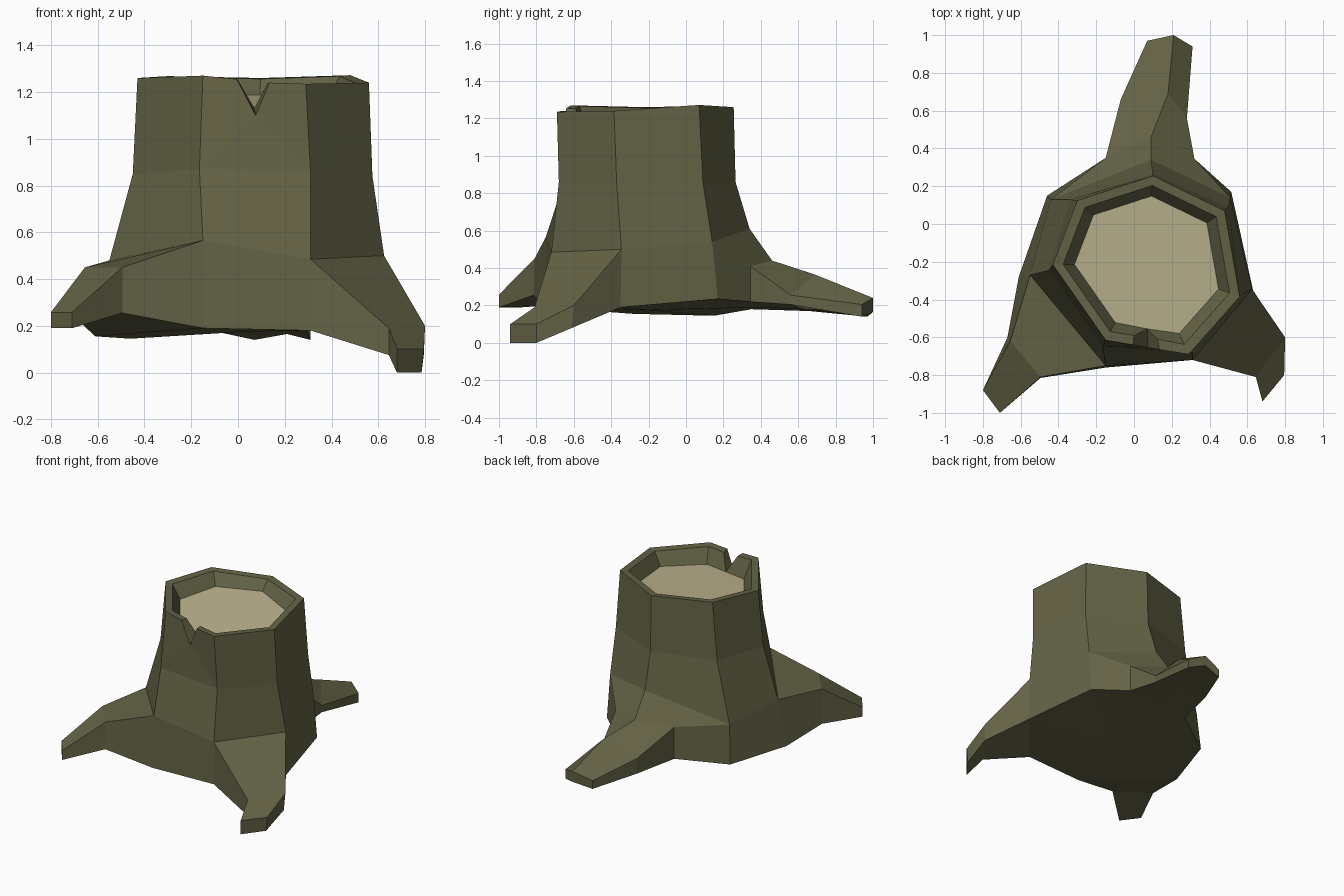
import bpy, bmesh
from mathutils import Vector

if "Cube" in bpy.data.objects:
    bpy.data.objects.remove(bpy.data.objects["Cube"])


def material(name, rgb):
    m = bpy.data.materials.new(name)
    m.diffuse_color = (*rgb, 1)
    m.use_nodes = True
    m.node_tree.nodes["Principled BSDF"].inputs["Base Color"].default_value = m.diffuse_color
    return m


bark = material("bark", (0.127, 0.124, 0.061))
wood = material("cut wood", (0.50, 0.45, 0.27))


def build(name, polys, mat):
    """Make one flat-shaded object from polygons given as point lists."""
    bm = bmesh.new()
    for p in polys:
        bm.faces.new([bm.verts.new(v) for v in p])
    bmesh.ops.remove_doubles(bm, verts=bm.verts, dist=0.001)
    bmesh.ops.recalc_face_normals(bm, faces=bm.faces)
    me = bpy.data.meshes.new(name)
    bm.to_mesh(me)
    bm.free()
    me.materials.append(mat)
    ob = bpy.data.objects.new(name, me)
    bpy.context.collection.objects.link(ob)
    return ob


def loft(sections, skip=()):
    """Quads between successive closed sections."""
    out = []
    for a, b in zip(sections, sections[1:]):
        n = len(a)
        out += [(a[i], a[(i + 1) % n], b[(i + 1) % n], b[i])
                for i in range(n) if i not in skip]
    return out


# Seven-sided trunk rings, clockwise from the back corner
rim = [(.10, .255, 1.26), (.48, .07, 1.272), (.56, -.385, 1.24), (.29, -.69, 1.235),
       (-.15, -.615, 1.27), (-.43, -.215, 1.26), (-.30, .125, 1.268)]
mid = [(.10, .265, .86), (.50, .09, .86), (.575, -.37, .84), (.31, -.68, .86),
       (-.165, -.65, .87), (-.45, -.245, .85), (-.34, .13, .86)]
low = [(.09, .34, .61), (.51, .14, .54), (.625, -.345, .50), (.31, -.72, .485),
       (-.15, -.75, .565), (-.55, -.27, .48), (-.44, .13, .42)]
base = [None, (.515, .17, .235), (.63, -.35, .19), (.31, -.72, .18),
        (-.15, -.76, .19), (-.61, -.28, .155), (-.46, .15, .145)]


def shrink(p, k, z):
    return (.07 + (p[0] - .07) * k, -.21 + (p[1] + .21) * k, z)


inner = [shrink(p, .89, p[2] - .004) for p in rim]
floor = [shrink(p, .77, 1.16 + .06 * (p[1] + .21)) for p in rim]

# V-shaped notch in the front rim: outer and inner outlines
notch_out = [(.135, -.665, 1.24), (.075, -.655, 1.10), (-.005, -.64, 1.255)]
notch_in = [(.125, -.61, 1.236), (.07, -.555, floor[3][2]), (0, -.59, 1.25)]

polys = loft([low, mid])
polys += loft([mid, rim], skip=[3]) + loft([rim, inner], skip=[3]) + loft([inner, floor], skip=[3])


def notched(lo, hi, n):
    """Wall panel split beneath the notch."""
    return [(lo[3], n[1], n[0], hi[3]), (lo[3], lo[4], n[1]), (lo[4], hi[4], n[2], n[1])]


polys += notched(mid, rim, notch_out)
polys += [(inner[3], floor[3], notch_in[1], notch_in[0]),
          (inner[4], floor[4], notch_in[1], notch_in[2]),
          (rim[3], notch_out[0], notch_in[0], inner[3]),
          (rim[4], notch_out[2], notch_in[2], inner[4])]
polys += [(notch_out[i], notch_out[i + 1], notch_in[i + 1], notch_in[i]) for i in (0, 1)]

# Skirt panels between the roots
polys += [(low[i], low[i + 1], base[i + 1], base[i]) for i in (1, 3, 5)]
lt, ridge, rt = (-.15, .35, .41), (.09, .46, .44), (.32, .345, .41)
lb, mb, rb = (-.15, .35, .18), (.09, .40, .19), (.32, .345, .22)
polys += [(low[0], low[1], rt, ridge), (low[1], base[1], rb, rt),
          (low[0], low[6], lt, ridge), (low[6], base[6], lb, lt)]

# Back root
back = [[lt, ridge, rt, rb, mb, lb],
        [(-.07, .66, .28), (.18, .69, .365), (.28, .56, .255),
         (.28, .56, .205), (.15, .63, .18), (-.07, .66, .17)],
        [(.07, .97, .20), (.21, 1.0, .24), (.31, .94, .205),
         (.31, .94, .14), (.21, 1.0, .165), (.07, .97, .14)]]
# Front right root
right = [[low[3], low[2], base[2], base[3]],
         [(.645, -.81, .19), (.80, -.60, .20), (.795, -.61, .08), (.645, -.81, .075)],
         [(.68, -.94, .10), (.795, -.80, .10), (.785, -.80, 0), (.68, -.94, 0)]]
# Front left root
left = [[low[4], low[5], base[5], base[4]],
        [(-.495, -.81, .45), (-.655, -.62, .45), (-.67, -.60, .21), (-.495, -.815, .255)],
        [(-.71, -1.0, .258), (-.80, -.88, .258), (-.80, -.88, .19), (-.71, -1.0, .19)]]
for root in (back, right, left):
    polys += loft(root) + [root[-1]]

# Underside as a fan
ring = [lb, mb, rb] + base[1:]
polys += [(ring[i], ring[(i + 1) % len(ring)], (.03, -.2, .175)) for i in range(len(ring))]
build("trunk_and_roots", polys, bark)

# Sunken cut face of the trunk
build("cut_face", [floor[:4] + [notch_in[1]] + floor[4:]], wood)
top = bpy.data.objects["cut_face"].data
if top.polygons[0].normal.z < 0:
    top.flip_normals()
